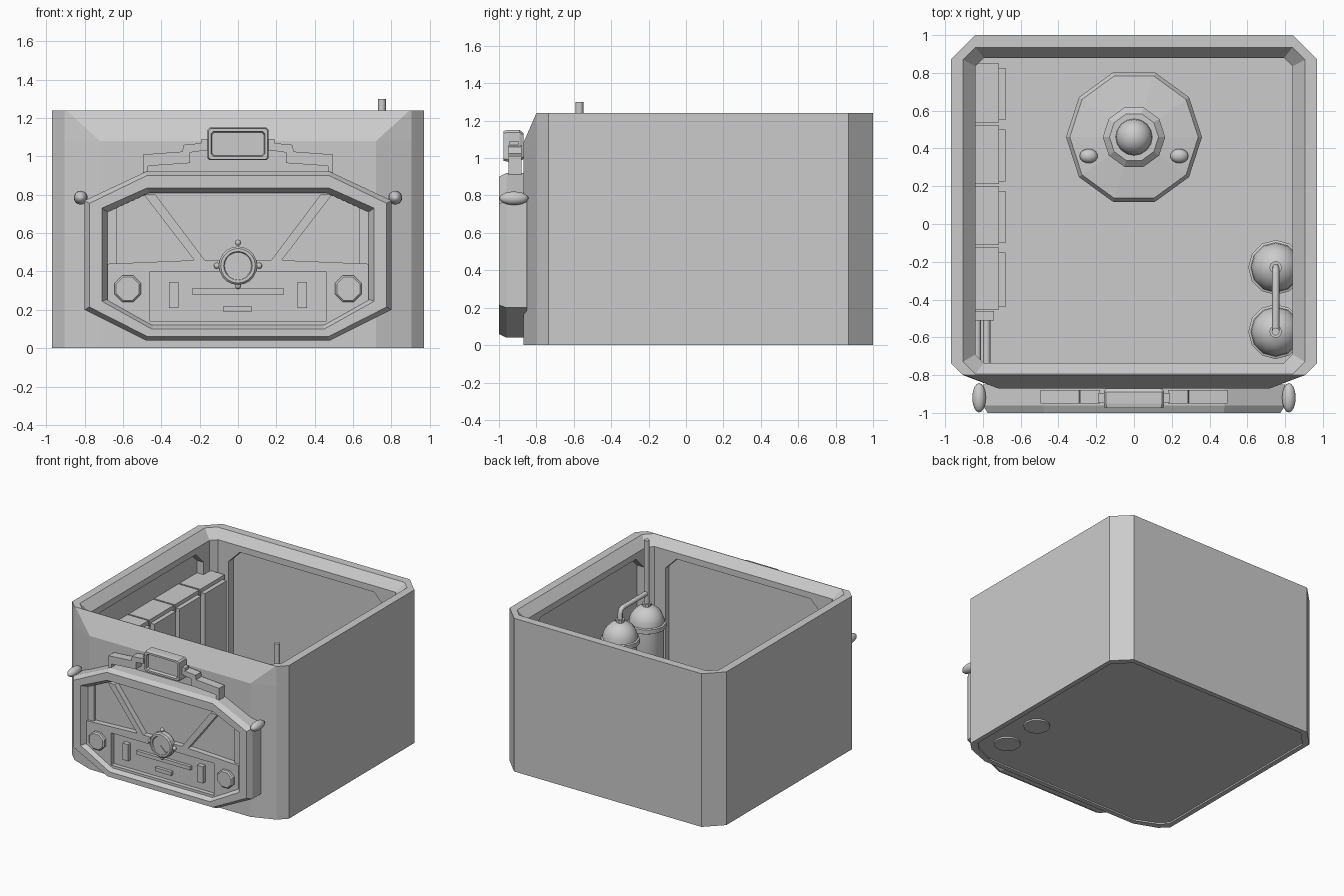
import bpy, bmesh
from math import sin, cos, pi, radians
from mathutils import Vector

if "Cube" in bpy.data.objects:
    bpy.data.objects.remove(bpy.data.objects["Cube"])


def finish(name, bm, smooth=None):
    bmesh.ops.recalc_face_normals(bm, faces=bm.faces)
    me = bpy.data.meshes.new(name)
    bm.to_mesh(me)
    bm.free()
    ob = bpy.data.objects.new(name, me)
    bpy.context.collection.objects.link(ob)
    if smooth:
        bpy.ops.object.select_all(action='DESELECT')
        ob.select_set(True)
        bpy.context.view_layer.objects.active = ob
        bpy.ops.object.shade_smooth_by_angle(angle=radians(smooth))
    return ob


def loft(name, rings, smooth=None):
    """Skin a list of equal-length point rings and cap both ends."""
    bm = bmesh.new()
    vs = [[bm.verts.new(p) for p in r] for r in rings]
    n = len(rings[0])
    for a, b in zip(vs, vs[1:]):
        for i in range(n):
            j = (i + 1) % n
            bm.faces.new((a[i], a[j], b[j], b[i]))
    bm.faces.new(vs[0])
    bm.faces.new(vs[-1])
    return finish(name, bm, smooth)


def prism(name, pts, a, b, axis='y'):
    f = (lambda u, v, w: (u, w, v)) if axis == 'y' else (lambda u, v, w: (w, u, v))
    return loft(name, [[f(u, v, w) for u, v in pts] for w in (a, b)])


def box(name, x0, x1, y0, y1, z0, z1):
    return prism(name, [(x0, z0), (x1, z0), (x1, z1), (x0, z1)], y0, y1)


def lathe(name, prof, n, loc, axis='z', smooth=None, turn=0):
    rings = []
    for r, h in prof:
        ring = []
        for i in range(n):
            t = 2 * pi * i / n + turn
            u, v = r * cos(t), r * sin(t)
            p = (u, v, h) if axis == 'z' else (u, -h, v)
            ring.append(Vector(loc) + Vector(p))
        rings.append(ring)
    return loft(name, rings, smooth)


def ball(name, loc, size):
    bm = bmesh.new()
    bmesh.ops.create_uvsphere(bm, u_segments=16, v_segments=10, radius=1)
    bmesh.ops.scale(bm, vec=size, verts=bm.verts)
    bmesh.ops.translate(bm, vec=loc, verts=bm.verts)
    return finish(name, bm, 60)


def tube(name, pts, r):
    cu = bpy.data.curves.new(name, 'CURVE')
    cu.dimensions = '3D'
    cu.bevel_depth, cu.bevel_resolution, cu.use_fill_caps = r, 2, True
    sp = cu.splines.new('POLY')
    sp.points.add(len(pts) - 1)
    for p, c in zip(sp.points, pts):
        p.co = (*c, 1)
    ob = bpy.data.objects.new(name, cu)
    bpy.context.collection.objects.link(ob)
    return ob


def cut(target, cutter):
    m = target.modifiers.new('recess', 'BOOLEAN')
    m.operation, m.solver, m.object = 'DIFFERENCE', 'EXACT', cutter
    cutter.hide_render = True
    cutter.hide_set(True)


def octo(u0, u1, v0, v1, c):
    return [(u0 + c, v0), (u1 - c, v0), (u1, v0 + c), (u1, v1 - c),
            (u1 - c, v1), (u0 + c, v1), (u0, v1 - c), (u0, v0 + c)]


# cabin shell: floor, walls and sloped rim in one skin
def outline(z, hx, yb, yf, c, bx, by, cf=0.065):
    half = [(bx, by), (hx - cf, yf), (hx, yf + cf), (hx, yb - c), (hx - c, yb)]
    return [(x, y, z) for x, y in half] + [(-x, y, z) for x, y in reversed(half)]


shell = loft('cabin_shell', [
    outline(0.012, 0.93, 0.96, -0.76, 0.12, 0.70, -0.83),
    outline(0, 0.93, 0.96, -0.76, 0.12, 0.70, -0.83),
    outline(0, 0.97, 1.0, -0.80, 0.13, 0.72, -0.87),
    outline(1.08, 0.97, 1.0, -0.80, 0.13, 0.72, -0.87),
    outline(1.24, 0.97, 1.0, -0.80, 0.13, 0.895, -0.80),
    outline(1.24, 0.905, 0.935, -0.795, 0.065, 0.82, -0.795),
    outline(1.17, 0.84, 0.88, -0.735, 0.045, 0.78, -0.735, 0.045),
    outline(0.03, 0.84, 0.88, -0.735, 0.045, 0.78, -0.735, 0.045)])

# recessed panels on the inner walls
side = octo(-0.66, 0.76, 0.12, 1.12, 0.1)
face = octo(-0.7, 0.7, 0.12, 1.12, 0.1)
cut(shell, prism('right_recess_cutter', side, 0.7, 0.9, 'x'))
cut(shell, prism('left_recess_cutter', side, -0.9, -0.7, 'x'))
cut(shell, prism('back_recess_cutter', face, 0.8, 0.94))
cut(shell, prism('front_recess_cutter', face, -0.78, -0.6))


# instrument panel frame
def panel(y, xt, zt, xs, z1, z0, xb, zb):
    half = [(xt, zt), (xs, z1), (xs, z0), (xb, zb)]
    return [(x, y, z) for x, z in half] + [(-x, y, z) for x, z in reversed(half)]


loft('panel_frame', [
    panel(-0.85, 0.48, 0.92, 0.80, 0.77, 0.20, 0.48, 0.04),
    panel(-0.96, 0.48, 0.92, 0.80, 0.77, 0.20, 0.48, 0.04),
    panel(-1.0, 0.475, 0.90, 0.775, 0.755, 0.215, 0.47, 0.06),
    panel(-1.0, 0.475, 0.835, 0.71, 0.73, 0.245, 0.45, 0.10),
    panel(-0.95, 0.46, 0.81, 0.68, 0.71, 0.255, 0.44, 0.125),
    panel(-0.92, 0.46, 0.81, 0.68, 0.71, 0.255, 0.44, 0.125)])

# lower console with recess, gauges and slots
console = prism('console', [(-0.45, 0.12), (0.45, 0.12), (0.68, 0.25), (0.68, 0.44), (0.2, 0.46),
                            (-0.2, 0.46), (-0.68, 0.44), (-0.68, 0.25)], -0.90, -0.965)
cut(console, box('console_cutter', -0.46, 0.46, -1.05, -0.93, 0.14, 0.40))
box('long_slot', -0.24, 0.24, -0.955, -0.92, 0.28, 0.31)
box('short_slot', -0.075, 0.07, -0.955, -0.92, 0.19, 0.22)
for s, side_name in ((1, 'right'), (-1, 'left')):
    box(side_name + '_lever', s * 0.31, s * 0.36, -0.965, -0.92, 0.21, 0.345)
    lathe(side_name + '_knob', [(0.075, 0), (0.075, 0.03), (0.065, 0.04)], 8,
          (s * 0.575, -0.955, 0.31), 'y', turn=pi / 8)
    prism(side_name + '_strut', [(s * x, z) for x, z in
          ((0.43, 0.80), (0.49, 0.80), (0.225, 0.455), (0.17, 0.455))], -0.90, -0.965)
    prism(side_name + '_upright', [(s * x, z) for x, z in
          ((0.63, 0.43), (0.68, 0.43), (0.68, 0.73), (0.63, 0.75))], -0.90, -0.945)
    ball(side_name + '_lamp', (s * 0.82, -0.92, 0.785), (0.036, 0.078, 0.036))
    # stepped bracket carrying the visor
    prism(side_name + '_bracket', [(s * x, z) for x, z in (
        (0.18, 1.03), (0.18, 1.07), (0.285, 1.06), (0.29, 1.025), (0.495, 1.01), (0.495, 0.90),
        (0.47, 0.90), (0.47, 0.95), (0.25, 0.965), (0.25, 1.02))], -0.95, -0.88)
    box(side_name + '_visor_pivot', s * 0.15, s * 0.19, -0.945, -0.895, 1.03, 1.09)

# round gauge with dial and knobs
lathe('gauge', [(0.10, 0), (0.10, 0.04), (0.09, 0.05), (0.075, 0.05), (0.07, 0.042)], 20,
      (0, -0.945, 0.43), 'y')
prism('gauge_needle', [(-0.06, 0.375), (0, 0.43), (0.06, 0.375), (0.03, 0.35), (-0.03, 0.35)],
      -0.98, -0.993)
for x, z in ((0, 0.55), (0.11, 0.43), (-0.11, 0.43), (0, 0.325)):
    ball('gauge_knob', (x, -0.97, z), (0.016, 0.016, 0.016))

# visor box with recessed screen
def visor(y, hx, hz):
    return [(x, y, 1.065 + z) for x, z in octo(-hx, hx, -hz, hz, 0.012)]


loft('visor', [visor(-0.87, 0.15, 0.07), visor(-0.89, 0.16, 0.085), visor(-0.95, 0.16, 0.085),
               visor(-0.975, 0.155, 0.08), visor(-0.975, 0.14, 0.065), visor(-0.95, 0.135, 0.06)])

# row of lockers on the left wall
for i in range(4):
    y1 = 0.85 - i * 0.325
    y0 = y1 - (0.32 if i < 3 else 0.335)
    box('locker', -0.9, -0.715, y0 + 0.008, y1, 0.03, 0.92)
    box('locker_door', -0.72, -0.68, y0 + 0.02, y1 - 0.025, 0.07, 0.89)

# pipes between lockers and front wall
for x, z in ((-0.78, 0.6), (-0.80, 0.45), (-0.83, 0.52)):
    tube('wall_pipe', [(x, -0.46, z), (x, -0.75, z)], 0.02)
box('pipe_bracket', -0.85, -0.74, -0.51, -0.46, 0.40, 0.66)

# pressure tanks
dome = [(0.132 * cos(a * pi / 12), 0.64 + 0.132 * sin(a * pi / 12)) for a in range(1, 6)]
for y in (-0.23, -0.57):
    lathe('tank', [(0.10, 0.0), (0.10, 0.05), (0.125, 0.1), (0.125, 0.59), (0.145, 0.60),
                   (0.145, 0.635), (0.132, 0.64)] + dome + [(0.012, 0.773)], 12, (0.75, y, 0), smooth=35)
    lathe('tank_collar', [(0.033, 0.75), (0.033, 0.79)], 10, (0.75, y, 0))
tube('link_pipe', [(0.75, -0.23, 0.75), (0.75, -0.23, 0.835), (0.75, -0.24, 0.86),
                   (0.75, -0.265, 0.87), (0.75, -0.57, 0.87)], 0.019)
tube('vent_pipe', [(0.75, -0.57, 0.75), (0.75, -0.57, 1.30)], 0.021)

# round pedestal with dome at the rear
lathe('pedestal', [(0.36, 0.02), (0.36, 0.10), (0.34, 0.13), (0.165, 0.15), (0.165, 0.20),
                   (0.13, 0.23)], 10, (0, 0.46, 0))
ball('pedestal_dome', (0, 0.46, 0.23), (0.097, 0.097, 0.097))
for s in (1, -1):
    ball('pedestal_button', (s * 0.24, 0.36, 0.15), (0.048, 0.038, 0.035))
